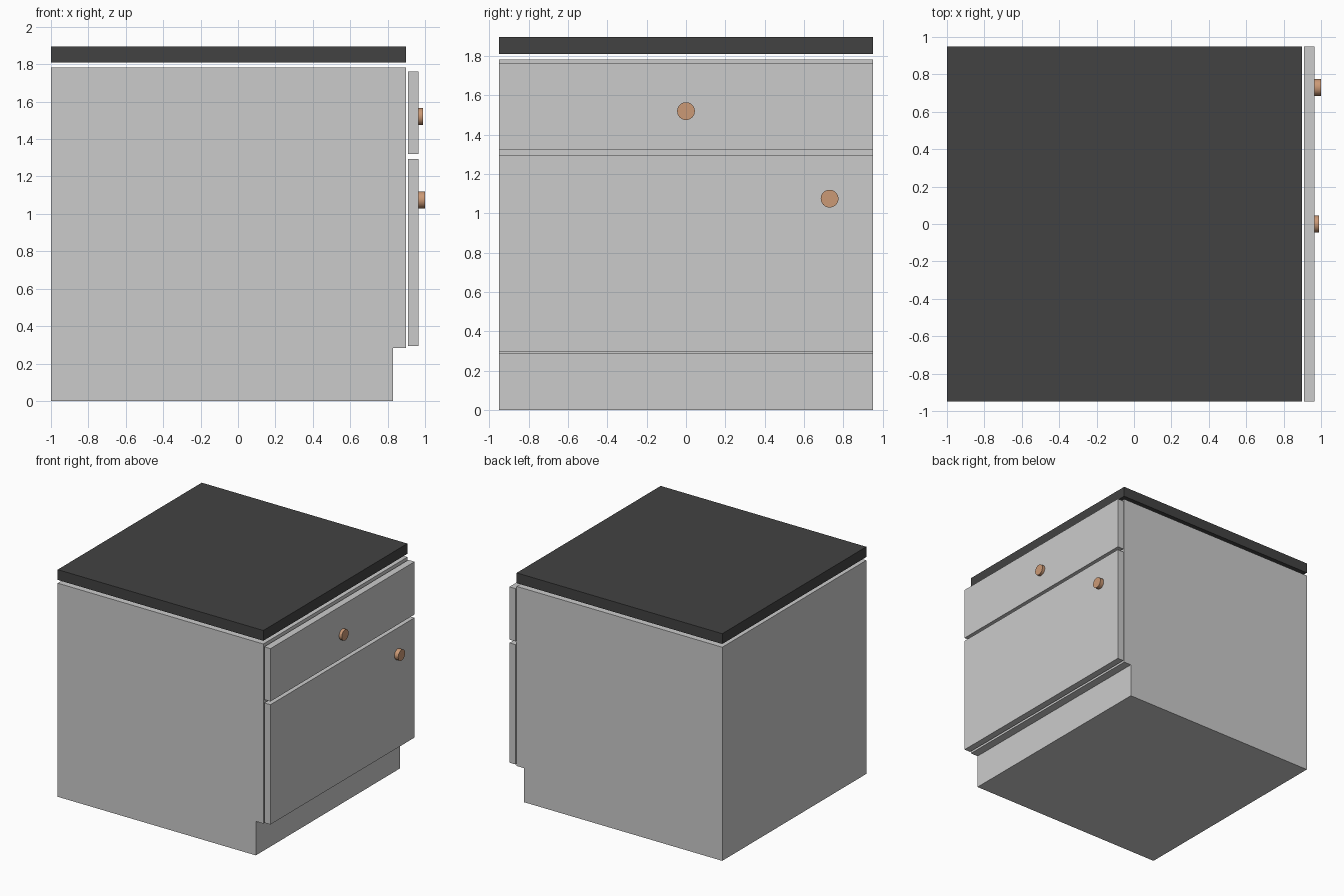
import bpy, bmesh, math

if "Cube" in bpy.data.objects:
    bpy.data.objects.remove(bpy.data.objects["Cube"])

HALF_Y = 0.95


def material(name, color):
    m = bpy.data.materials.new(name)
    m.diffuse_color = color
    m.use_nodes = True
    m.node_tree.nodes["Principled BSDF"].inputs["Base Color"].default_value = m.diffuse_color
    return m


def extruded(name, profile, mat=None):
    """Extrude an x-z profile across the full depth in y."""
    bm = bmesh.new()
    face = bm.faces.new([bm.verts.new((x, -HALF_Y, z)) for x, z in profile])
    ext = bmesh.ops.extrude_face_region(bm, geom=[face])
    verts = [g for g in ext["geom"] if isinstance(g, bmesh.types.BMVert)]
    bmesh.ops.translate(bm, verts=verts, vec=(0, 2 * HALF_Y, 0))
    bmesh.ops.recalc_face_normals(bm, faces=bm.faces)
    mesh = bpy.data.meshes.new(name)
    bm.to_mesh(mesh)
    bm.free()
    obj = bpy.data.objects.new(name, mesh)
    bpy.context.collection.objects.link(obj)
    if mat:
        mesh.materials.append(mat)
    return obj


def slab(name, x0, x1, z0, z1, mat=None):
    return extruded(name, [(x0, z0), (x1, z0), (x1, z1), (x0, z1)], mat)


def knob(name, y, z, x0, x1, mat):
    bpy.ops.mesh.primitive_cylinder_add(
        vertices=32, radius=0.045, depth=x1 - x0,
        location=((x0 + x1) / 2, y, z), rotation=(0, math.pi / 2, 0))
    obj = bpy.context.object
    obj.name = name
    obj.data.materials.append(mat)
    bpy.ops.object.shade_smooth_by_angle()


dark = material("dark_top", (0.055, 0.055, 0.055, 1))
copper = material("copper", (0.6, 0.32, 0.18, 1))

# Cabinet body with recessed toe kick
extruded("cabinet_body", [(-1, 0), (0.83, 0), (0.83, 0.284), (0.899, 0.284),
                          (0.899, 1.783), (-1, 1.783)])

# Worktop, floating slightly above the body
slab("worktop", -1, 0.899, 1.81, 1.896, dark)

# Drawer and door fronts
slab("drawer_front", 0.908, 0.965, 1.321, 1.762)
slab("door_front", 0.908, 0.965, 0.294, 1.294)

# Knobs
knob("drawer_knob", 0, 1.52, 0.96, 0.99, copper)
knob("door_knob", 0.73, 1.075, 0.96, 1.0, copper)
